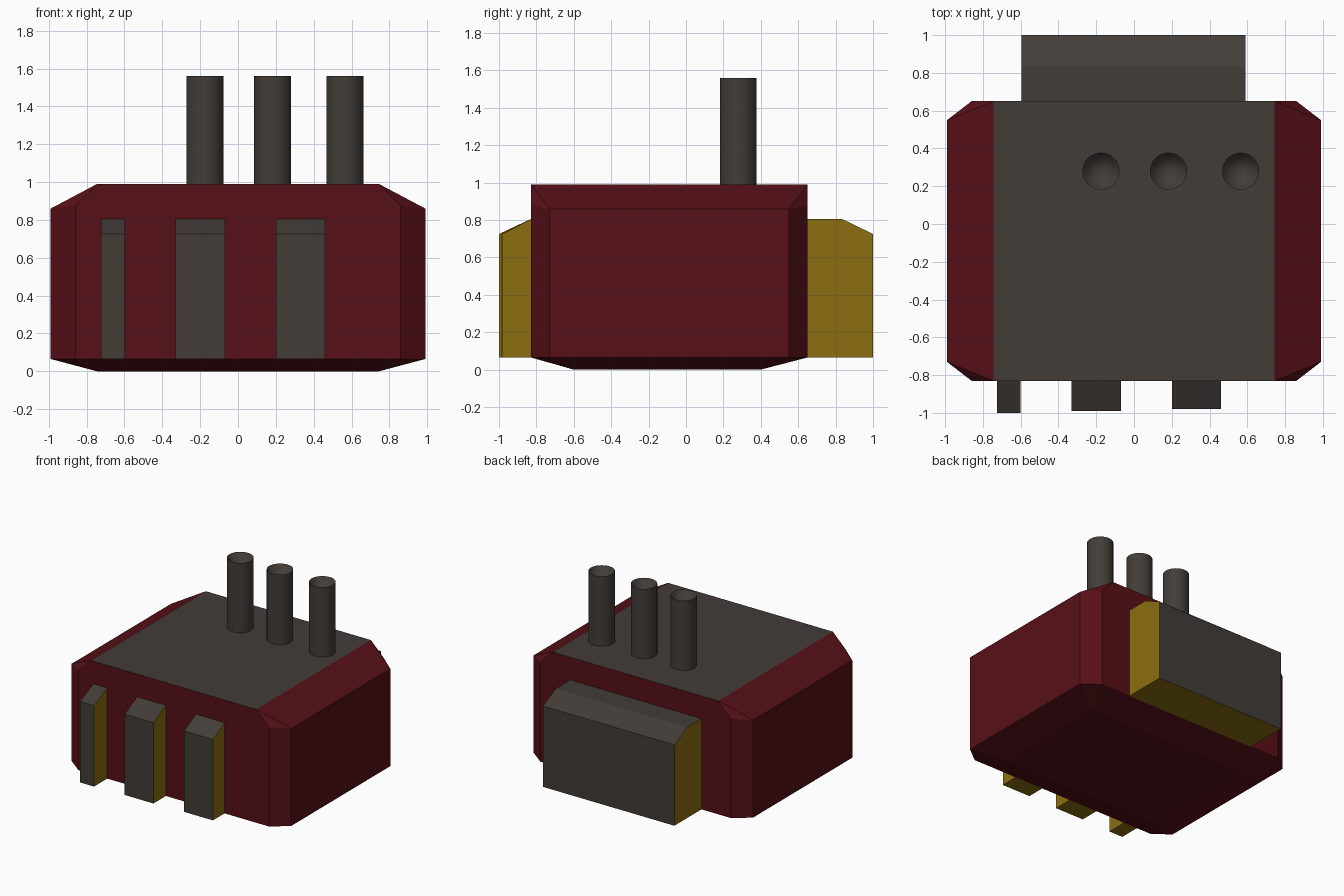
import bpy, bmesh, math
from math import cos, sin, pi

if "Cube" in bpy.data.objects:
    bpy.data.objects.remove(bpy.data.objects["Cube"])


def material(name, rgb):
    m = bpy.data.materials.new(name)
    m.diffuse_color = (*rgb, 1)
    m.use_nodes = True
    m.node_tree.nodes["Principled BSDF"].inputs["Base Color"].default_value = m.diffuse_color
    return m


RED = material("dark_red", (0.095, 0.005, 0.009))
GREY = material("dark_grey", (0.055, 0.046, 0.039))
GOLD = material("dark_gold", (0.26, 0.155, 0.005))


def finish(name, bm, mats, pick=None):
    bmesh.ops.recalc_face_normals(bm, faces=bm.faces)
    bm.normal_update()
    if pick:
        for f in bm.faces:
            f.material_index = pick(f.normal)
    me = bpy.data.meshes.new(name)
    bm.to_mesh(me)
    bm.free()
    for m in mats:
        me.materials.append(m)
    ob = bpy.data.objects.new(name, me)
    bpy.context.collection.objects.link(ob)
    return ob


# Faceted main housing: hull of mirrored corner points, grey on top
FRONT, BACK = -0.83, 0.65
bm = bmesh.new()
for sx in (-1, 1):
    for y, inward, base in ((FRONT, 0.10, -0.60), (BACK, -0.10, 0.40)):
        for x, py, z in ((0.745, y, 0.99), (0.86, y, 0.875), (0.99, y + inward, 0.86),
                         (0.86, y, 0.065), (0.99, y + inward, 0.065), (0.745, base, 0)):
            bm.verts.new((sx * x, py, z))
bmesh.ops.convex_hull(bm, input=bm.verts)
bmesh.ops.dissolve_limit(bm, angle_limit=math.radians(1), verts=bm.verts, edges=bm.edges)
finish("housing", bm, [RED, GREY], lambda n: 1 if n.z > 0.95 else 0)


# Blocks with a sloped top edge: gold sides and underside, grey elsewhere
def block(name, x0, x1, profile):
    bm = bmesh.new()
    a, b = [[bm.verts.new((x, y, z)) for y, z in profile] for x in (x0, x1)]
    bm.faces.new(a)
    bm.faces.new(b)
    k = len(profile)
    for i in range(k):
        j = (i + 1) % k
        bm.faces.new((a[i], a[j], b[j], b[i]))
    finish(name, bm, [GREY, GOLD], lambda n: 1 if abs(n.x) > 0.9 or n.z < -0.9 else 0)


for i, (x0, x1, tip) in enumerate(((-0.725, -0.60, -1.0), (-0.33, -0.07, -0.99), (0.20, 0.46, -0.98))):
    block(f"front_block_{i + 1}", x0, x1,
          [(-0.80, 0.065), (tip, 0.065), (tip, 0.725), (FRONT, 0.805), (-0.80, 0.805)])
block("back_block", -0.595, 0.59,
      [(0.60, 0.065), (1.0, 0.065), (1.0, 0.725), (0.835, 0.805), (0.60, 0.805)])

# Upright pipes with a hollow conical mouth
N = 32
for i, x in enumerate((-0.175, 0.183, 0.565)):
    bm = bmesh.new()
    rings = [[bm.verts.new((x + r * cos(2 * pi * s / N), 0.28 + r * sin(2 * pi * s / N), z))
              for s in range(N)]
             for r, z in ((0.098, 0.97), (0.098, 1.56), (0.085, 1.545))]
    for lo, hi in zip(rings, rings[1:]):
        for s in range(N):
            t = (s + 1) % N
            bm.faces.new((lo[s], lo[t], hi[t], hi[s]))
    tip = bm.verts.new((x, 0.28, 1.42))
    for s in range(N):
        bm.faces.new((rings[2][s], rings[2][(s + 1) % N], tip))
    bm.faces.new(rings[0])
    ob = finish(f"pipe_{i + 1}", bm, [GREY])
    bpy.ops.object.select_all(action='DESELECT')
    ob.select_set(True)
    bpy.context.view_layer.objects.active = ob
    bpy.ops.object.shade_smooth_by_angle(angle=math.radians(30))
